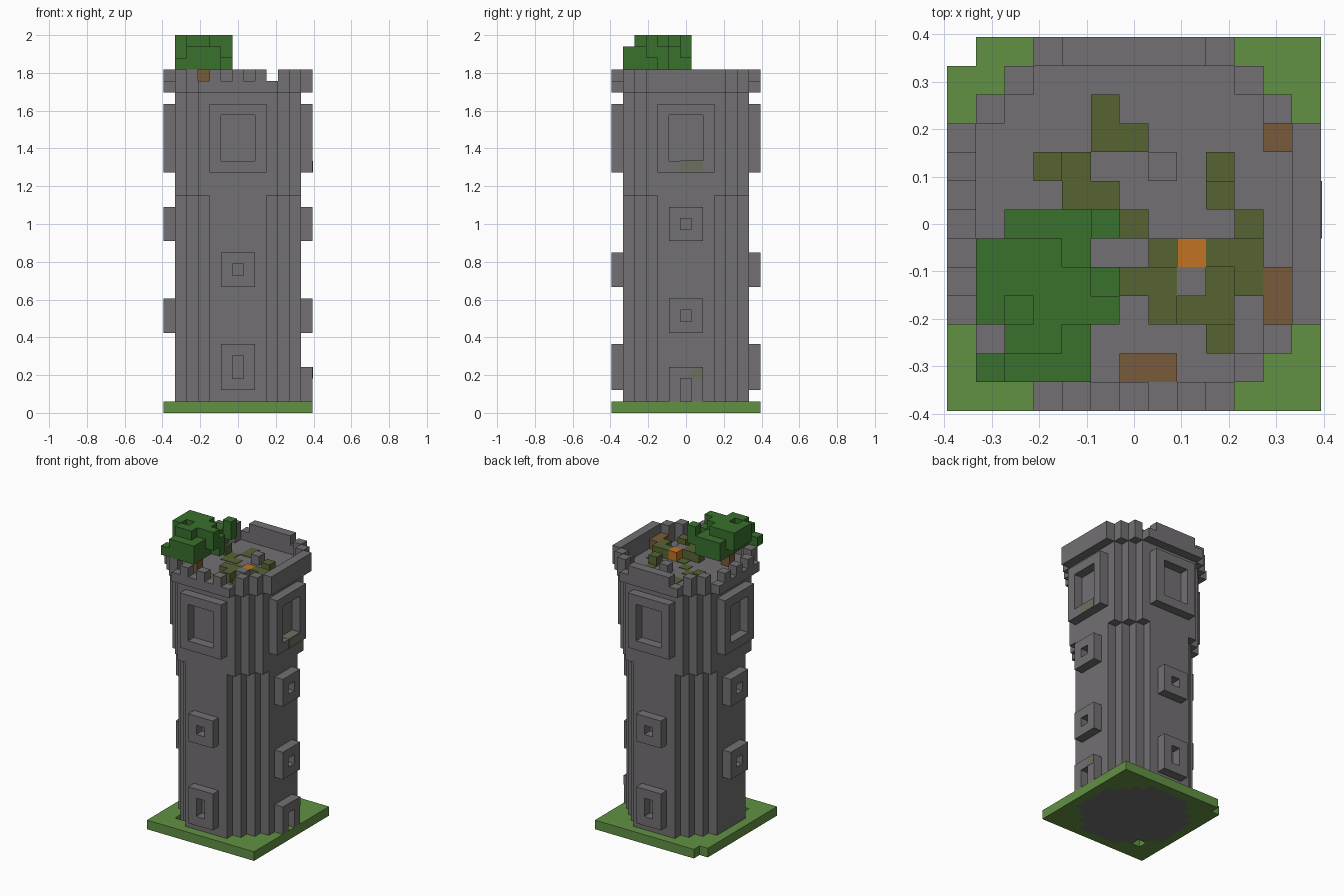
import bpy, bmesh
from mathutils import Matrix, Vector

cube = bpy.data.objects.get("Cube")
if cube:
    bpy.data.objects.remove(cube, do_unlink=True)

U = 2 / 33          # size of one block
MID = 6             # index of the middle block of the 13-wide grid


def material(name, hex_code):
    srgb = [int(hex_code[n:n + 2], 16) / 255 for n in (0, 2, 4)]
    col = [c / 12.92 if c < 0.04045 else ((c + 0.055) / 1.055) ** 2.4 for c in srgb] + [1]
    m = bpy.data.materials.new(name)
    m.use_nodes = True
    m.diffuse_color = col
    m.node_tree.nodes["Principled BSDF"].inputs["Base Color"].default_value = col
    return m


stone = material("stone grey", "737073")
grass = material("grass green", "629143")
leaf = material("leaf green", "3a702d")
moss = material("moss olive", "566433")
wood = material("wood brown", "785b3b")
flame = material("flame orange", "c17324")
stained = material("stained stone", "6c7060")


def finish(name, bm, mat):
    mesh = bpy.data.meshes.new(name)
    bm.to_mesh(mesh)
    bm.free()
    mesh.materials.append(mat)
    ob = bpy.data.objects.new(name, mesh)
    bpy.context.collection.objects.link(ob)
    return ob


def blocks(name, cells, mat, height=1.0):
    """Mesh the outer faces of a set of grid cells."""
    cells = set(cells)
    bm = bmesh.new()
    for c in cells:
        for axis in range(3):
            for side in (0, 1):
                step = [0, 0, 0]
                step[axis] = 2 * side - 1
                if tuple(a + b for a, b in zip(c, step)) in cells:
                    continue
                quad = []
                for u, v in ((0, 0), (1, 0), (1, 1), (0, 1)):
                    p = [0, 0, 0]
                    p[axis], p[(axis + 1) % 3], p[(axis + 2) % 3] = side, u, v
                    quad.append(bm.verts.new(((c[0] + p[0] - MID - 0.5) * U,
                                              (c[1] + p[1] - MID - 0.5) * U,
                                              (c[2] + p[2] * height) * U)))
                bm.faces.new(quad if side else quad[::-1])
    bmesh.ops.remove_doubles(bm, verts=bm.verts, dist=U * 0.01)
    return finish(name, bm, mat)


def plate(name, low, high, mat):
    """Thin box between two corners, in block units from the centre."""
    low, high = Vector(low) * U, Vector(high) * U
    bm = bmesh.new()
    bmesh.ops.create_cube(bm, size=1, matrix=Matrix.Translation((low + high) / 2)
                          @ Matrix.Diagonal((*(high - low), 1)))
    return finish(name, bm, mat)


def disc(reach, diagonal):
    """Stepped octagon of cells."""
    return {(i, j) for i in range(13) for j in range(13)
            if max(abs(i - MID), abs(j - MID)) <= reach
            and abs(i - MID) + abs(j - MID) <= diagonal}


def stack(plan, bottom, top):
    return {(i, j, k) for i, j in plan for k in range(bottom, top)}


lower, upper, crown = disc(5, 7), disc(5, 8), disc(6, 9)

# Ground slab around the tower foot
blocks("grass_base", stack(disc(6, 12) - lower - {(0, 12), (2, 2)}, 0, 1), grass)

# Tower shaft and wider head
blocks("tower_shaft", stack(lower, 0, 19), stone)
blocks("tower_head", stack(upper, 19, 28), stone)

# Parapet with battlements on the front and one side, gaps at the back corners
odd = range(3, 10, 2)
gaps = {(i, 0) for i in odd} | {(0, j) for j in odd} | {(3, 12), (9, 12)}
ring = crown - upper
blocks("parapet", stack(ring, 28, 29) | stack(ring - gaps, 29, 30), stone)


def frame(name, side, half, bottom, top, sill=1):
    """Raised window frame on one wall, with an open middle."""
    cells = set()
    for a in range(-half, half + 1):
        for k in range(bottom, top):
            if abs(a) < half and bottom + sill <= k < top - 1:
                continue
            x, y = {"front": (a, -6), "back": (a, 6), "left": (6, a), "right": (-6, a)}[side]
            cells.add((x + MID, y + MID, k))
    blocks(side + "_" + name, cells, stone)


for side in ("front", "back", "left", "right"):
    frame("great_window_frame", side, 2, 21, 27)
for side in ("front", "back"):
    frame("low_window_frame", side, 1, 2, 6)
    frame("high_window_frame", side, 1, 11, 14)
for side in ("left", "right"):
    frame("low_window_frame", side, 1, 7, 10)
    frame("high_window_frame", side, 1, 15, 18)
frame("door_frame", "left", 1, 1, 4, sill=0)

# Faint moss stains on the side wall
plate("sill_stain", (6.5, -0.5, 21), (6.53, 1.5, 22), stained)
plate("sill_top_stain", (5.5, -0.5, 22), (6.5, 1.5, 22.03), stained)
plate("door_stain", (6.5, 0.5, 3), (6.53, 1.5, 4), stained)

# Mossy patches on the roof floor, flat and raised
flat = [(5, 9), (5, 10), (6, 9), (4, 8), (4, 7), (5, 7), (6, 6), (9, 8), (10, 6),
        (7, 5), (8, 3), (9, 3)]
raised = [(3, 8), (9, 7), (6, 4), (7, 4), (7, 3), (9, 5), (10, 5), (10, 4), (9, 2)]
blocks("moss_patches", stack(flat + [(9, 4)], 28, 29), moss, 0.06)
blocks("moss_blocks", stack(raised, 28, 29), moss)
blocks("loose_stones", stack([(7, 8), (8, 4)], 28, 29), stone)
blocks("wooden_crates", stack([(11, 9), (11, 3), (11, 4), (6, 1), (7, 1)], 28, 29), wood)
blocks("camp_fire", {(8, 5, 28)}, flame)

# Small tree on the roof: row strings give the crown height of each column
blocks("tree_trunk", stack([(3, 3)], 28, 31), wood)
crown_rows = {6: "02223", 5: "33320", 4: "33332", 3: "32333", 2: "03320", 1: "12220"}
leaves = set()
for j, row in crown_rows.items():
    for i, h in enumerate(map(int, row), 1):
        first = 0 if i in (2, 3, 4) and 1 < j < 6 else max(0, h - 2)
        leaves |= stack([(i, j)], 30 + first, 30 + h)
blocks("tree_leaves", leaves - {(3, 3, 30)}, leaf)
